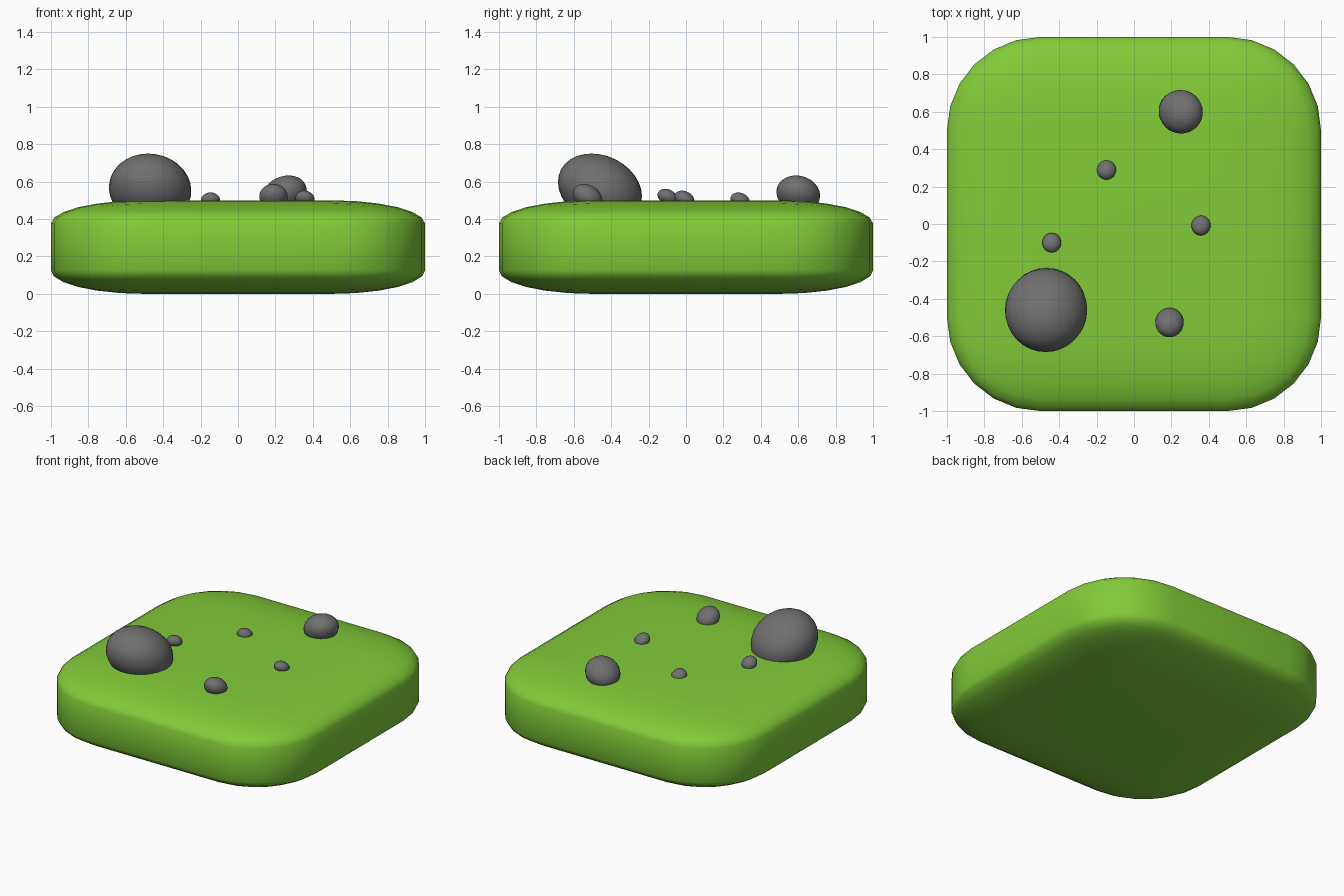
import bpy, bmesh
from mathutils import Vector

cube = bpy.data.objects.get("Cube")
if cube:
    bpy.data.objects.remove(cube, do_unlink=True)


def make_material(name, colour):
    mat = bpy.data.materials.new(name)
    mat.use_nodes = True
    mat.diffuse_color = colour
    mat.node_tree.nodes["Principled BSDF"].inputs["Base Color"].default_value = colour
    return mat


def finish(bm, name, mat):
    for face in bm.faces:
        face.smooth = True
    mesh = bpy.data.meshes.new(name)
    bm.to_mesh(mesh)
    bm.free()
    mesh.materials.append(mat)
    obj = bpy.data.objects.new(name, mesh)
    bpy.context.collection.objects.link(obj)
    return obj


grass = make_material("grass green", (0.22, 0.60, 0.04, 1))
stone = make_material("stone grey", (0.16, 0.16, 0.16, 1))

# Ground slab: rounded cube squashed to a quarter of its height
bm = bmesh.new()
bmesh.ops.create_cube(bm, size=2)
bmesh.ops.bevel(bm, geom=bm.edges[:] + bm.verts[:], offset=0.5, segments=6,
                profile=0.5, affect='EDGES', clamp_overlap=True)
for v in bm.verts:
    v.co.z = 0.25 + 0.25 * v.co.z
finish(bm, "ground_slab", grass)


# Rocks: leaning, flattened spheres half sunk into the ground
def rock(name, centre, radius, height, lean):
    bm = bmesh.new()
    bmesh.ops.create_uvsphere(bm, u_segments=32, v_segments=16, radius=1)
    for v in bm.verts:
        x, y, z = v.co
        v.co = Vector(centre) + Vector((radius * x + lean[0] * z,
                                        radius * y + lean[1] * z, height * z))
    return finish(bm, name, stone)


rock("large_rock", (-0.47, -0.46, 0.56), 0.22, 0.19, (-0.01, -0.045))
rock("back_rock", (0.25, 0.60, 0.535), 0.116, 0.098, (0.02, -0.012))
rock("front_rock", (0.19, -0.527, 0.52), 0.076, 0.068, (0, -0.02))
rock("back_pebble", (-0.147, 0.289, 0.50), 0.051, 0.042, (0, -0.01))
rock("left_pebble", (-0.44, -0.10, 0.52), 0.051, 0.042, (0, -0.012))
rock("right_pebble", (0.358, -0.008, 0.51), 0.051, 0.042, (-0.004, -0.014))
